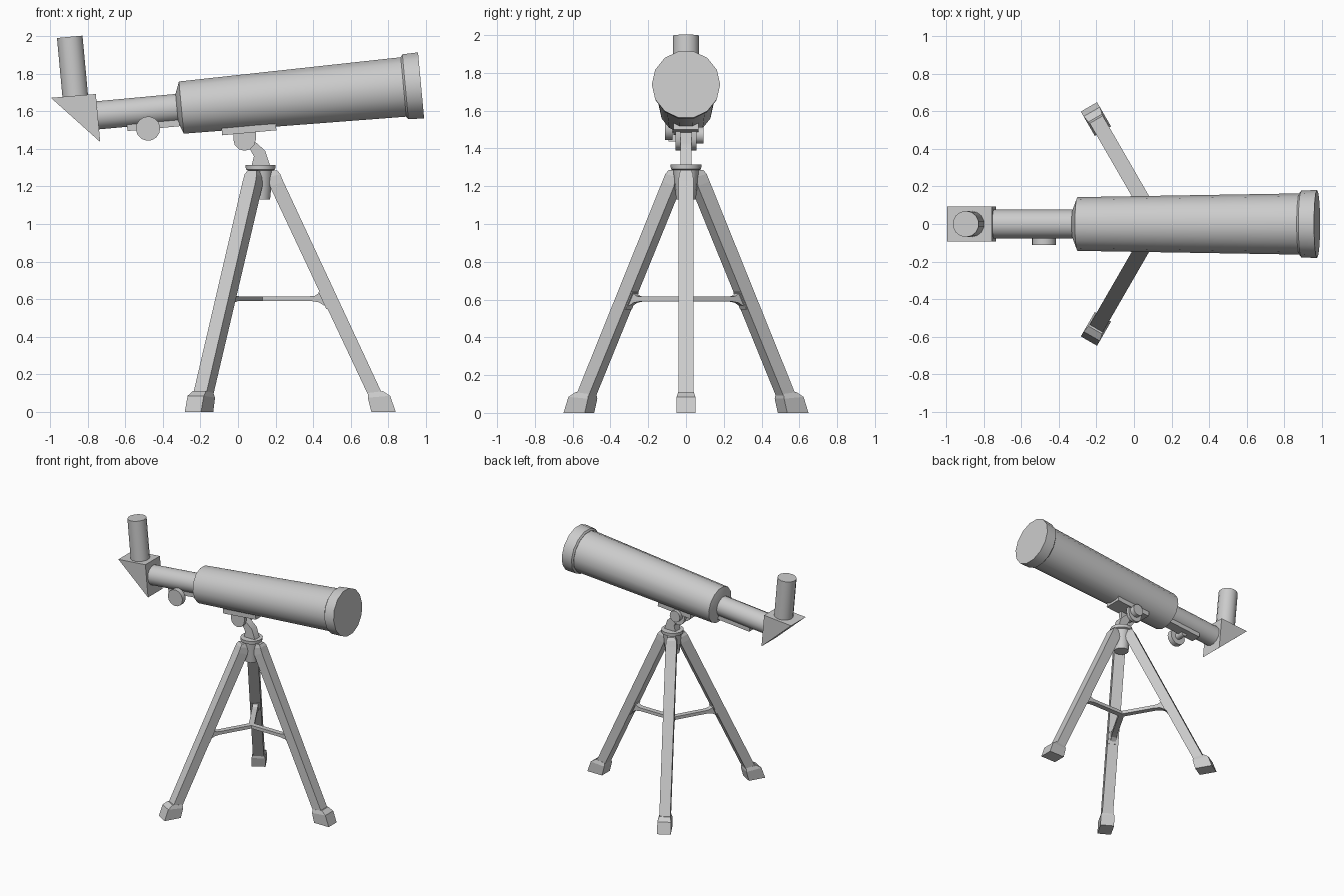
import bpy
import bmesh
from math import cos, sin, pi, radians
from mathutils import Matrix, Vector

if "Cube" in bpy.data.objects:
    bpy.data.objects.remove(bpy.data.objects["Cube"])

GREY = (0.6, 0.6, 0.6, 1.0)
mat = bpy.data.materials.new("light grey")
mat.use_nodes = True
mat.diffuse_color = GREY
mat.node_tree.nodes["Principled BSDF"].inputs["Base Color"].default_value = GREY


def loft(name, rings, frame, smooth=False):
    """Skin a list of equal-length rings of points and cap both ends."""
    bm = bmesh.new()
    loops = [[bm.verts.new(p) for p in ring] for ring in rings]
    n = len(loops[0])
    for a, b in zip(loops, loops[1:]):
        for i in range(n):
            j = (i + 1) % n
            bm.faces.new((a[i], a[j], b[j], b[i]))
    bm.faces.new(loops[0])
    bm.faces.new(loops[-1])
    bmesh.ops.recalc_face_normals(bm, faces=bm.faces)
    mesh = bpy.data.meshes.new(name)
    bm.to_mesh(mesh)
    bm.free()
    mesh.materials.append(mat)
    obj = bpy.data.objects.new(name, mesh)
    bpy.context.collection.objects.link(obj)
    obj.matrix_world = frame
    if smooth:
        bpy.ops.object.select_all(action="DESELECT")
        obj.select_set(True)
        bpy.context.view_layer.objects.active = obj
        bpy.ops.object.shade_smooth_by_angle(angle=radians(35))
    return obj


def lathe(name, profile, frame, sides=14):
    """Turn (distance, radius) pairs around the frame's X axis."""
    turn = [2 * pi * i / sides for i in range(sides)]
    rings = [[(d, r * cos(t), r * sin(t)) for t in turn] for d, r in profile]
    return loft(name, rings, frame, True)


def prism(name, outline, y0, y1, frame, smooth=False):
    """Extrude an outline in the frame's XZ plane from y0 to y1."""
    return loft(name, [[(x, y, z) for x, z in outline] for y in (y0, y1)], frame, smooth)


def box(name, x0, x1, half, z0, z1, frame):
    return prism(name, [(x0, z0), (x1, z0), (x1, z1), (x0, z1)], -half, half, frame)


def axis_to(frame, point, angle, axis):
    return frame @ Matrix.Translation(point) @ Matrix.Rotation(angle, 4, axis)


WORLD = Matrix.Identity(4)
# Optical frame: local X runs along the tilted tube
TUBE = axis_to(WORLD, Vector((0, 0, 1.648)), radians(-5.3), "Y")
HUB = Matrix.Translation((0.12, 0, 0))

# Optical tube with its front cap and drawtube
lathe("main_tube", [(-0.327, 0.078), (-0.303, 0.143), (0.89, 0.163)], TUBE)
lathe("front_cap", [(0.885, 0.165), (0.895, 0.178), (0.979, 0.181)], TUBE)
lathe("draw_tube", [(-0.76, 0.077), (-0.31, 0.077)], TUBE)

# Diagonal prism and eyepiece
prism("diagonal_prism", [(-0.99, 0.116), (-0.75, 0.114), (-0.75, -0.143)], -0.092, 0.092, TUBE)
lathe("eyepiece", [(0, 0.07), (0.325, 0.07)],
      axis_to(TUBE, Vector((-0.86, 0, 0.105)), radians(-90), "Y"))

# Focuser rack and knob
box("focus_rack", -0.60, -0.32, 0.04, -0.098, -0.06, TUBE)
focus = axis_to(TUBE, Vector((-0.49, 0, -0.095)), radians(-90), "Z")
lathe("focus_shaft", [(0, 0.025), (0.08, 0.025)], focus)
lathe("focus_knob", [(0.072, 0.065), (0.112, 0.065)], focus)

# Mounting plate, clevis cheeks and pivot
box("mount_plate", -0.10, 0.19, 0.066, -0.167, -0.13, TUBE)
cheek = [(-0.025, 1.49)] + [(0.035 + 0.06 * cos(a), 1.45 + 0.06 * sin(a))
                            for a in [radians(180 + 30 * k) for k in range(7)]] + [(0.095, 1.50)]
for side, name in ((-1, "right_cheek"), (1, "left_cheek")):
    prism(name, cheek, side * 0.03, side * 0.055, WORLD, True)
lathe("pivot_knob", [(0, 0.045), (0.04, 0.045)],
      axis_to(WORLD, Vector((0.035, 0.052, 1.47)), radians(90), "Z"))
neck = [(0.0, 1.46), (0.03, 1.49), (0.10, 1.43), (0.145, 1.39), (0.175, 1.30),
        (0.07, 1.30), (0.085, 1.36), (0.06, 1.405), (0.015, 1.42)]
prism("curved_neck", neck, -0.03, 0.03, WORLD, True)

# Tripod hub
lathe("tripod_hub", [(1.13, 0.052), (1.285, 0.068), (1.29, 0.08), (1.315, 0.082)],
      axis_to(HUB, Vector((0, 0, 0)), radians(-90), "Y"))


def quad(inner, outer, half):
    (r0, z0), (r1, z1) = inner, outer
    return [(r0, -half, z0), (r1, -half, z1), (r1, half, z1), (r0, half, z0)]


# Three legs with rubber feet and spreader arms
leg = [quad((0.582, 0.07), (0.66, 0.07), 0.04),
       quad((0.05, 1.20), (0.122, 1.225), 0.04),
       quad((0.045, 1.25), (0.105, 1.265), 0.037),
       quad((0.05, 1.285), (0.09, 1.285), 0.028)]
foot = [quad((0.59, 0), (0.72, 0), 0.05),
        quad((0.571, 0.075), (0.69, 0.085), 0.05),
        quad((0.572, 0.10), (0.652, 0.11), 0.041)]
arm = [(0, 0.59), (0.27, 0.59), (0.31, 0.583), (0.34, 0.565), (0.36, 0.59),
       (0.34, 0.635), (0.31, 0.632), (0.29, 0.618), (0.26, 0.615), (0, 0.615)]
bracket = [quad((0.35, 0.548), (0.375, 0.558), 0.034), quad((0.308, 0.638), (0.333, 0.648), 0.034)]
for name, angle in (("left", 0), ("back", 120), ("front", 240)):
    frame = HUB @ Matrix.Rotation(radians(angle), 4, "Z")
    loft(name + "_leg", leg, frame)
    loft(name + "_foot", foot, frame)
    prism(name + "_spreader_arm", arm, -0.02, 0.02, frame)
    loft(name + "_spreader_bracket", bracket, frame)
